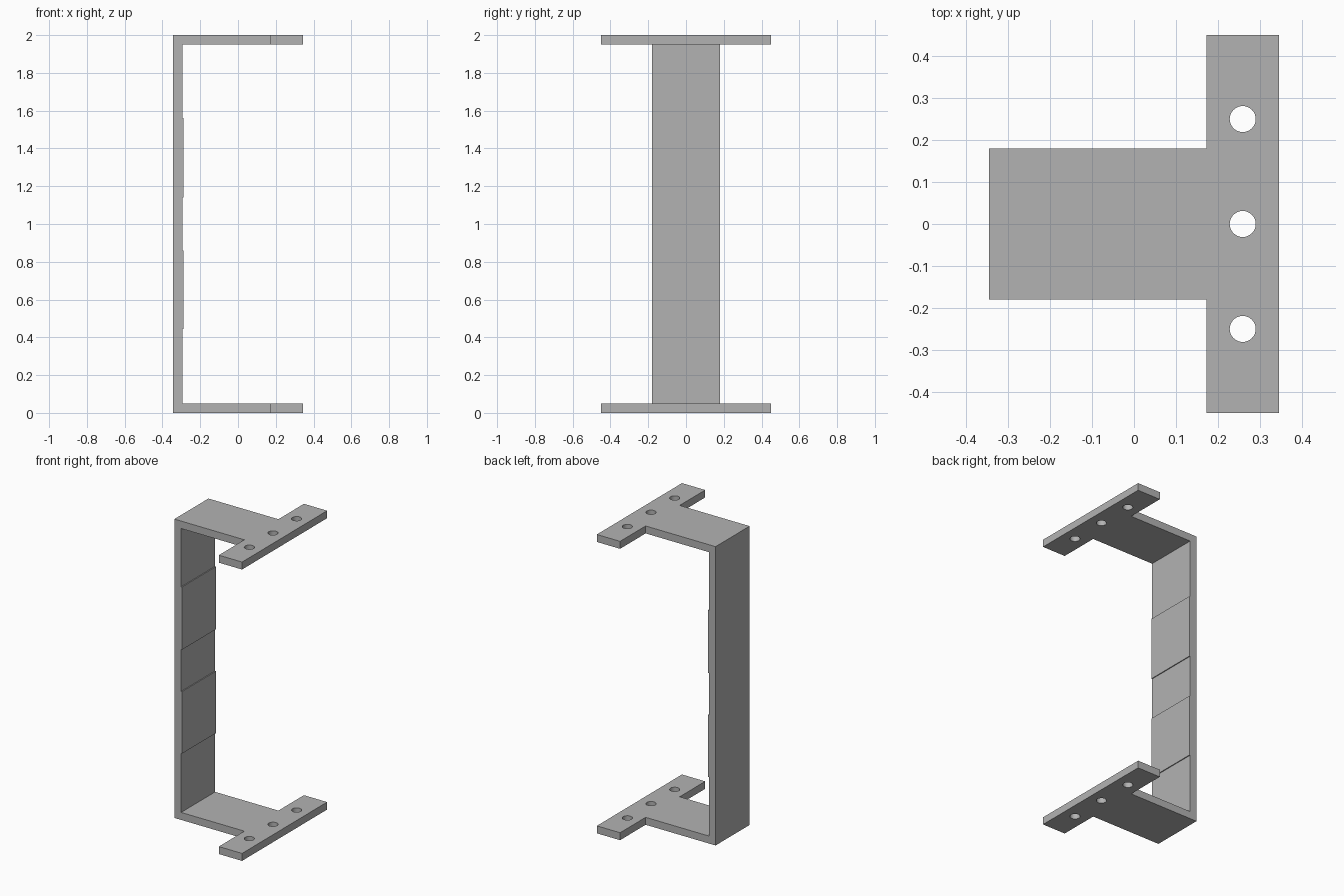
import bpy
import bmesh
from mathutils import Matrix, Vector

cube = bpy.data.objects.get("Cube")
if cube:
    bpy.data.objects.remove(cube, do_unlink=True)

HALF_X, HALF_W, HALF_BAR = 0.345, 0.18, 0.45
HEIGHT, THICK, PAD = 2.0, 0.05, 0.006
BAR_X = 0.173                      # inner edge of the mounting bars
HOLE_R, HOLE_GAP = 0.031, 0.25
PADS = [(0.445, 0.86), (1.14, 1.56)]

# Plain grey metal
grey = bpy.data.materials.new("grey_metal")
grey.use_nodes = True
colour = (0.45, 0.45, 0.45, 1.0)
grey.diffuse_color = colour
grey.node_tree.nodes["Principled BSDF"].inputs["Base Color"].default_value = colour


def add_object(name, bm):
    bmesh.ops.recalc_face_normals(bm, faces=bm.faces)
    mesh = bpy.data.meshes.new(name)
    bm.to_mesh(mesh)
    bm.free()
    mesh.materials.append(grey)
    obj = bpy.data.objects.new(name, mesh)
    bpy.context.collection.objects.link(obj)
    return obj


def add_box(bm, low, high):
    low, high = Vector(low), Vector(high)
    matrix = Matrix.Translation((low + high) / 2) @ Matrix.Diagonal((high - low).to_4d())
    bmesh.ops.create_cube(bm, size=1, matrix=matrix)


# C-shaped channel: side profile with two raised pads, extruded across y
inner = -HALF_X + THICK
profile = [(HALF_X, 0), (HALF_X, THICK), (inner, THICK)]
for z0, z1 in PADS:
    profile += [(inner, z0), (inner + PAD, z0), (inner + PAD, z1), (inner, z1)]
profile += [(inner, HEIGHT - THICK), (HALF_X, HEIGHT - THICK),
            (HALF_X, HEIGHT), (-HALF_X, HEIGHT), (-HALF_X, 0)]
bm = bmesh.new()
face = bm.faces.new([bm.verts.new((x, -HALF_W, z)) for x, z in profile])
swept = bmesh.ops.extrude_face_region(bm, geom=[face])["geom"]
bmesh.ops.translate(bm, vec=(0, 2 * HALF_W, 0),
                    verts=[v for v in swept if isinstance(v, bmesh.types.BMVert)])
bracket = add_object("bracket", bm)

# Cross bars at both ends
bm = bmesh.new()
for z in (0, HEIGHT - THICK):
    add_box(bm, (BAR_X, -HALF_BAR, z), (HALF_X, HALF_BAR, z + THICK))
bars = add_object("mounting_bars", bm)

# Screw hole cutters running through both bars
bm = bmesh.new()
for i in (-1, 0, 1):
    bmesh.ops.create_cone(bm, cap_ends=True, segments=32, radius1=HOLE_R, radius2=HOLE_R,
                          depth=HEIGHT + 0.2,
                          matrix=Matrix.Translation(((BAR_X + HALF_X) / 2, i * HOLE_GAP, HEIGHT / 2)))
holes = add_object("screw_hole_cutters", bm)

# Merge the bars and drill the holes
for helper, operation in ((bars, 'UNION'), (holes, 'DIFFERENCE')):
    mod = bracket.modifiers.new(helper.name, 'BOOLEAN')
    mod.operation = operation
    mod.solver = 'EXACT'
    mod.object = helper
    helper.hide_render = True
bpy.context.view_layer.update()
evaluated = bracket.evaluated_get(bpy.context.evaluated_depsgraph_get())
mesh = bpy.data.meshes.new_from_object(evaluated)
bracket.modifiers.clear()
bracket.data = mesh
for helper in (bars, holes):
    bpy.data.objects.remove(helper, do_unlink=True)

# Smooth hole walls, sharp plate edges
bpy.ops.object.select_all(action='DESELECT')
bracket.select_set(True)
bpy.context.view_layer.objects.active = bracket
bpy.ops.object.shade_smooth_by_angle()
